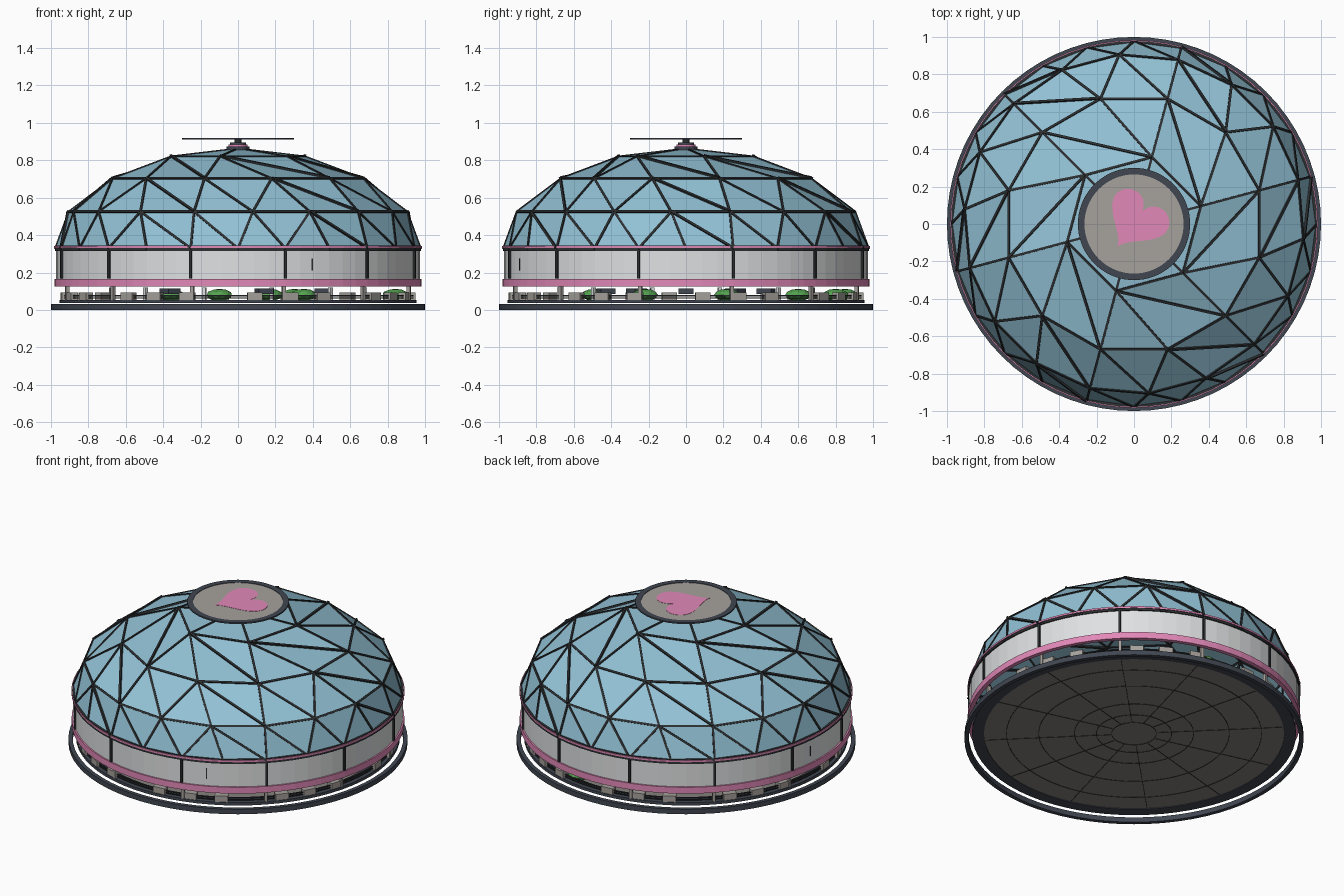
import bpy, bmesh, math
from math import sin, cos, radians, pi
from mathutils import Vector, Matrix

cube = bpy.data.objects.get("Cube")
if cube:
    bpy.data.objects.remove(cube)


def material(name, r, g, b):
    m = bpy.data.materials.new(name)
    m.use_nodes = True
    m.diffuse_color = (r, g, b, 1)
    m.node_tree.nodes["Principled BSDF"].inputs["Base Color"].default_value = (r, g, b, 1)
    return m


BLUE = material("sky blue glass", .29, .54, .67)
DARK = material("near black frame", .027, .029, .032)
SLATE = material("dark slate", .052, .062, .082)
PINK = material("pink", .76, .25, .48)
WALL = material("light grey wall", .74, .75, .76)
STONE = material("warm grey", .38, .355, .33)
FLOOR = material("taupe floor", .23, .215, .20)
GREEN = material("leaf green", .09, .37, .08)


def finish(name, bm, mat):
    bmesh.ops.recalc_face_normals(bm, faces=bm.faces[:])
    me = bpy.data.meshes.new(name)
    bm.to_mesh(me)
    bm.free()
    me.materials.append(mat)
    ob = bpy.data.objects.new(name, me)
    bpy.context.collection.objects.link(ob)
    return ob


def polar(r, deg, z=0):
    return Vector((r * cos(radians(deg)), r * sin(radians(deg)), z))


def band(name, r0, r1, z0, z1, mat, n=72):
    """Ring with a rectangular section."""
    bm = bmesh.new()
    rows = [[bm.verts.new(polar(r, 360 * i / n, z)) for i in range(n)]
            for r, z in ((r0, z0), (r1, z0), (r1, z1), (r0, z1))]
    for a, b in zip(rows, rows[1:] + rows[:1]):
        for i in range(n):
            j = (i + 1) % n
            bm.faces.new((a[i], a[j], b[j], b[i]))
    return finish(name, bm, mat)


def disc(name, r, z0, z1, mat, n=72):
    bm = bmesh.new()
    bmesh.ops.create_cone(bm, cap_ends=True, segments=n, radius1=r, radius2=r, depth=z1 - z0,
                          matrix=Matrix.Translation((0, 0, (z0 + z1) / 2)))
    return finish(name, bm, mat)


def boxes(name, items, mat):
    bm = bmesh.new()
    for centre, size, deg in items:
        bmesh.ops.create_cube(bm, size=1, matrix=Matrix.Translation(centre)
                              @ Matrix.Rotation(radians(deg), 4, 'Z') @ Matrix.Diagonal((*size, 1)))
    return finish(name, bm, mat)


# Faceted dome: each ring has six more corners than the one above
levels = [(0, .862), (.37, .82), (.693, .702), (.908, .525), (.976, .33)]
bm = bmesh.new()
rings = []
for k, (r, z) in enumerate(levels):
    n = max(1, 6 * k)
    rings.append([bm.verts.new(polar(r, 15 + 360 * i / n, z)) for i in range(n)])
for k in range(1, len(rings)):
    up, low = rings[k - 1], rings[k]
    for s in range(6):
        u = [up[((k - 1) * s + i) % len(up)] for i in range(k)]
        d = [low[(k * s + i) % len(low)] for i in range(k + 1)]
        for i in range(k - 1):
            bm.faces.new((u[i], d[i], d[i + 1]))
            # the last pair in each sector has its diagonal turned
            if i < k - 2:
                bm.faces.new((u[i], d[i + 1], u[i + 1]))
        if k == 1:
            bm.faces.new((u[0], d[0], d[1]))
        else:
            bm.faces.new((u[-2], d[-2], d[-1]))
            bm.faces.new((u[-2], d[-1], u[-1]))
bm.normal_update()
edges = []
for e in bm.edges:
    out = sum((f.normal for f in e.link_faces), Vector())
    # struts lying in a valley stand taller
    valley = not e.is_boundary and e.calc_face_angle_signed() < 0
    edges.append((e.verts[0].co.copy(), e.verts[1].co.copy(), out, .024 if valley else .011))
finish("dome_panels", bm, BLUE)

# Dome struts along every panel edge
bm = bmesh.new()
for p, q, out, depth in edges:
    v = q - p
    side = v.cross(out).normalized()
    out = side.cross(v).normalized()
    frame = Matrix((side, v.normalized(), out)).transposed().to_4x4()
    bmesh.ops.create_cube(bm, size=1, matrix=Matrix.Translation((p + q) / 2) @ frame
                          @ Matrix.Diagonal((.0125, v.length, depth, 1)))
finish("dome_struts", bm, DARK)

# Wall, trims and base ring
band("wall", .955, .972, .16, .32, WALL)
band("upper_dark_trim", .95, .979, .316, .33, DARK)
band("upper_pink_trim", .95, .983, .33, .341, PINK)
band("rim_cap", .94, .978, .341, .344, DARK)
band("lower_pink_band", .955, .981, .125, .166, PINK)
band("base_ring", .975, 1, 0, .032, SLATE)
posts = [15 + 30 * i for i in range(12)]
boxes("wall_posts", [(polar(.972, a, .243), (.02, .014, .15), a) for a in posts], DARK)
boxes("door_handles", [(polar(.972, a, .243), (.008, .006, .065), a) for a in (-66, 174)], DARK)

# Floor with paving joints underneath
disc("floor", .90, .04, .05, FLOOR)
band("floor_border", .885, .955, .036, .054, SLATE)
for i, r in enumerate((.13, .22, .35, .56, .75)):
    band(f"floor_joint_ring_{i + 1}", r, r + .004, .038, .041, DARK)
boxes("floor_joints", [(polar(.51, a, .0395), (.74, .004, .003), a) for a in posts], DARK)

# Open gallery: columns, rails and stone blocks
boxes("columns", [(polar(.945, a, .09), (.018, .018, .08), a) for a in posts], STONE)
boxes("inner_columns", [(polar(.7, a, .085), (.02, .02, .07), a) for a in posts[::2]], WALL)
for i, z in enumerate((.06, .073)):
    band(f"gallery_rail_{i + 1}", .928, .938, z, z + .006, DARK)
turns = (5.5, 17.5, 29, 51, 61.5, 73)
boxes("stone_blocks", [(polar(.93, 90 * q - 90 + a, .07), (.04, .08, .046), 90 * q - 90 + a)
                       for q in range(4) for a in turns], STONE)
boxes("tables", [(polar(.45, 72 * i, .1), (.08, .08, .03), 72 * i) for i in range(5)], SLATE)

# Bushes
bm = bmesh.new()
for x, y in ((-.36, .6), (-.1, -.49), (.17, .85), (.3, .8), (.84, .22), (.35, -.22)):
    bmesh.ops.create_icosphere(bm, subdivisions=2, radius=1, matrix=Matrix.Translation((x, y, .08))
                               @ Matrix.Diagonal((.07, .07, .033, 1)))
finish("bushes", bm, GREEN)

# Roof hub
disc("hub_base", .062, .85, .874, SLATE, 24)
disc("hub_pink_collar", .052, .874, .885, PINK, 24)
disc("hub_neck", .042, .885, .894, SLATE, 24)
disc("hub_post", .02, .894, .914, DARK, 16)

# Round sign with a heart
disc("sign_plate", .285, .912, .917, STONE)
band("sign_border", .265, .3, .911, .920, SLATE)
bm = bmesh.new()
tilt = Matrix.Translation((.013, .023, .9185)) @ Matrix.Rotation(radians(55 - 90), 4, 'Z')
outline = []
for i in range(48):
    t = 2 * pi * i / 48
    y = 13 * cos(t) - 5 * cos(2 * t) - 2 * cos(3 * t) - cos(4 * t)
    outline.append(bm.verts.new(tilt @ Vector((.0105 * 16 * sin(t) ** 3, .0105 * y, 0))))
face = bm.faces.new(outline)
base = bmesh.ops.extrude_face_region(bm, geom=[face])
bmesh.ops.translate(bm, vec=(0, 0, -.002),
                    verts=[v for v in base["geom"] if isinstance(v, bmesh.types.BMVert)])
finish("heart", bm, PINK)
